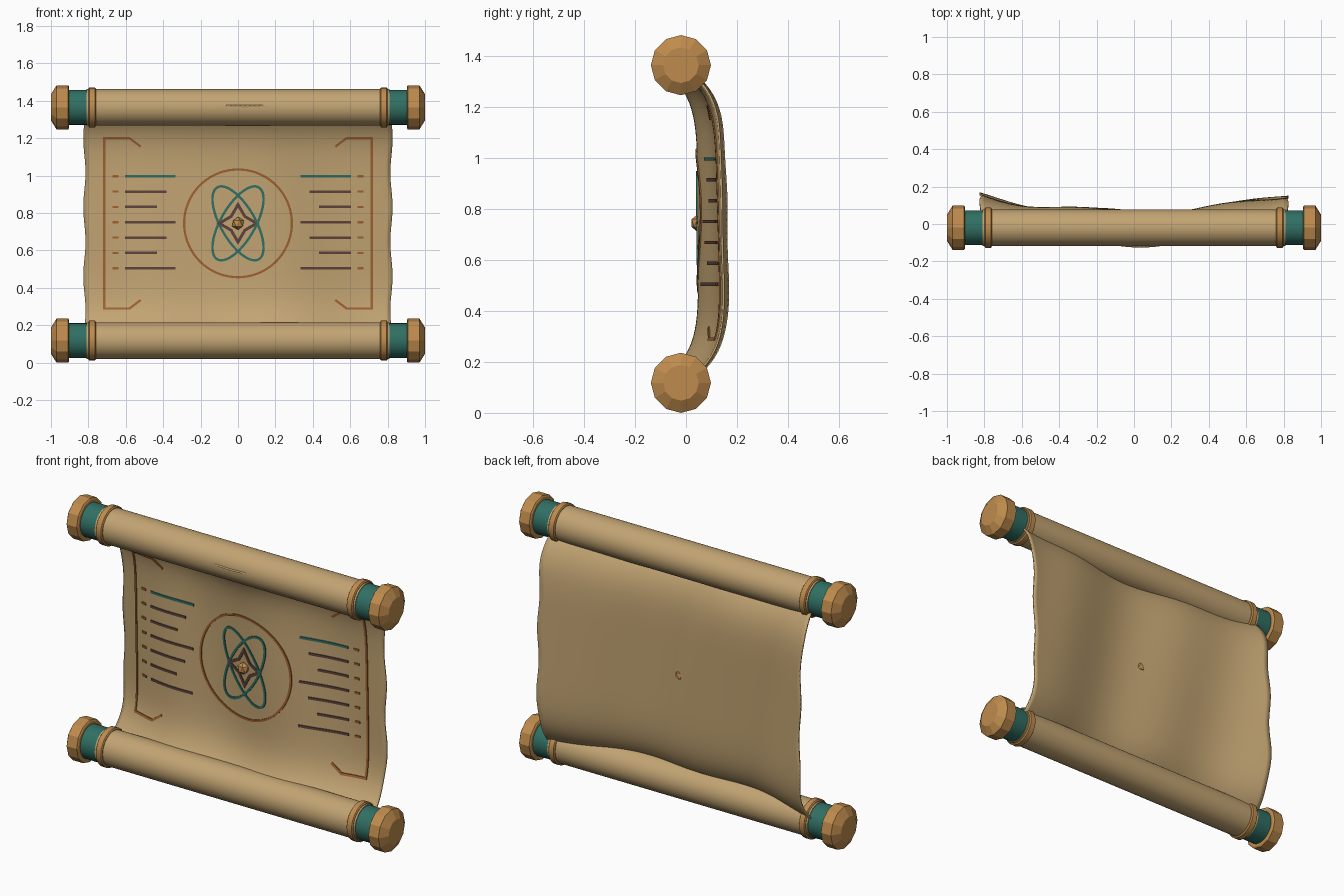
import bpy, bmesh, math
from mathutils import Vector

cube = bpy.data.objects.get("Cube")
if cube:
    bpy.data.objects.remove(cube, do_unlink=True)


def material(name, r, g, b):
    m = bpy.data.materials.new(name)
    m.use_nodes = True
    m.diffuse_color = (r, g, b, 1)
    bsdf = next(n for n in m.node_tree.nodes if n.type == 'BSDF_PRINCIPLED')
    bsdf.inputs["Base Color"].default_value = (r, g, b, 1)
    return m


PAPER = material("parchment", 0.54, 0.37, 0.17)
WOOD = material("golden wood", 0.52, 0.26, 0.075)
TEAL = material("teal", 0.03, 0.16, 0.125)
RUST = material("rust ink", 0.34, 0.12, 0.03)
INK = material("dark brown ink", 0.11, 0.055, 0.045)

ROLL_Y, LOW_Z, HIGH_Z, MID_Z = -0.02, 0.118, 1.365, 0.745
HALF_W, HALF_H = 0.82, 0.63


def sheet_y(x, z):
    """Depth of the curled, rippled sheet."""
    s = (z - MID_Z) / HALF_H
    ripple = 0.016 * math.cos(8.4 * (x + 0.2) + 1.1 * s)
    return 0.062 + 0.09 * (x / HALF_W) ** 2 + ripple - 0.17 * s ** 6


def finish(name, bm, mat, smooth=True):
    bmesh.ops.recalc_face_normals(bm, faces=bm.faces)
    mesh = bpy.data.meshes.new(name)
    bm.to_mesh(mesh)
    bm.free()
    mesh.materials.append(mat)
    ob = bpy.data.objects.new(name, mesh)
    bpy.context.collection.objects.link(ob)
    if smooth:
        bpy.ops.object.select_all(action='DESELECT')
        ob.select_set(True)
        bpy.context.view_layer.objects.active = ob
        bpy.ops.object.shade_smooth_by_angle(angle=math.radians(35))
    return ob


def mirror_x(ob):
    ob.modifiers.new("mirror", 'MIRROR').use_axis[0] = True


def lathe(name, profile, z, sides, mat, smooth=True):
    """Turned part around a horizontal axis, profile as (x, radius)."""
    bm = bmesh.new()
    rings = []
    for x, r in profile:
        angles = [math.tau * i / sides for i in range(sides)]
        rings.append([bm.verts.new((x, ROLL_Y + r * math.cos(a), z + r * math.sin(a)))
                      for a in angles])
    for a, b in zip(rings, rings[1:]):
        for i in range(sides):
            j = (i + 1) % sides
            bm.faces.new((a[i], a[j], b[j], b[i]))
    bm.faces.new(rings[0])
    bm.faces.new(rings[-1])
    return finish(name, bm, mat, smooth)


# Two rollers with collars, bands and end caps
for label, z in (("lower", LOW_Z), ("upper", HIGH_Z)):
    lathe(label + "_paper_roll", [(-0.81, 0.097), (0.81, 0.097)], z, 48, PAPER)
    mirror_x(lathe(label + "_collars", [(0.76, 0.1), (0.765, 0.107), (0.795, 0.107), (0.8, 0.1)],
                   z, 24, WOOD))
    mirror_x(lathe(label + "_bands", [(0.79, 0.093), (0.91, 0.093)], z, 32, TEAL))
    mirror_x(lathe(label + "_end_caps",
                   [(0.903, 0.11), (0.908, 0.118), (0.97, 0.118), (1.0, 0.07)],
                   z, 12, WOOD, False))

# Hanging sheet
bm = bmesh.new()
NX, NZ = 64, 48
grid = []
for k in range(NZ + 1):
    z = MID_Z - HALF_H + 2 * HALF_H * k / NZ
    half = HALF_W + 0.006 * math.sin(17 * z)
    row = []
    for i in range(NX + 1):
        x = half * (2 * i / NX - 1)
        row.append(bm.verts.new((x, sheet_y(x, z), z)))
    grid.append(row)
for a, b in zip(grid, grid[1:]):
    for i in range(NX):
        bm.faces.new((a[i], a[i + 1], b[i + 1], b[i]))
sheet = finish("sheet", bm, PAPER)
solid = sheet.modifiers.new("thickness", 'SOLIDIFY')
solid.thickness, solid.offset = 0.008, 0


def ribbon(bm, points, width, closed=False):
    """Thin inked stroke laid on the front of the sheet along (x, z) points."""
    pts = [Vector(p) for p in points]
    if closed:
        pts.append(pts[0])
    path = []
    for a, b in zip(pts, pts[1:]):
        n = max(1, math.ceil((b - a).length / 0.03))
        path += [a.lerp(b, i / n) for i in range(n)]
    if not closed:
        path.append(pts[-1])
    n = len(path)
    sections = []
    for i, p in enumerate(path):
        before = path[i - 1] if closed or i else p
        after = path[(i + 1) % n] if closed or i < n - 1 else p
        d1 = (p - before).normalized() if p != before else (after - p).normalized()
        d2 = (after - p).normalized() if after != p else d1
        t = (d1 + d2).normalized()
        miter = min(2.0, 1 / max(0.3, t.dot(d1)))
        side = Vector((-t.y, t.x)) * width * 0.5 * miter
        sec = []
        for sign, lift in ((-1, 0.002), (-1, 0.009), (1, 0.009), (1, 0.002)):
            q = p + side * sign
            sec.append(bm.verts.new((q.x, sheet_y(q.x, q.y) - lift, q.y)))
        sections.append(sec)
    for i in range(n if closed else n - 1):
        a, b = sections[i], sections[(i + 1) % n]
        for k in range(4):
            m = (k + 1) % 4
            bm.faces.new((a[k], a[m], b[m], b[k]))
    if not closed:
        bm.faces.new(sections[0])
        bm.faces.new(sections[-1])


def ellipse(a, b, tilt, steps=64):
    c, s = math.cos(tilt), math.sin(tilt)
    out = []
    for i in range(steps):
        t = math.tau * i / steps
        u, v = a * math.cos(t), b * math.sin(t)
        out.append((u * s + v * c, MID_Z + u * c - v * s))
    return out


# Border brackets, ring and tick marks
rust, ink, teal = bmesh.new(), bmesh.new(), bmesh.new()
ribbon(rust, ellipse(0.288, 0.288, 0, 72), 0.012, True)
for side in (-1, 1):
    bracket = [(0.52, 1.155), (0.58, 1.2), (0.715, 1.2), (0.715, 0.29), (0.58, 0.29), (0.52, 0.335)]
    ribbon(rust, [(side * x, z) for x, z in bracket], 0.012)
    # Written lines
    for row in range(7):
        z = 0.997 - 0.082 * row
        ribbon(rust, [(side * 0.64, z), (side * 0.67, z)], 0.012)
        start = 0.333 + 0.05 * (row % 3)
        ribbon(ink if row else teal, [(side * start, z), (side * 0.605, z)], 0.013)
    # Crossed ovals
    ribbon(teal, ellipse(0.222, 0.092, side * math.radians(30)), 0.013, True)

# Four pointed star
star = []
for i in range(8):
    r, a = (0.052 if i % 2 else 0.1), math.tau * i / 8
    star.append((r * math.cos(a), MID_Z + r * math.sin(a)))
ribbon(ink, star, 0.016, True)

finish("border_and_ring", rust, RUST, False)
finish("written_lines_and_star", ink, INK, False)
finish("ovals_and_headings", teal, TEAL, False)

# Centre gem
bm = bmesh.new()
bmesh.ops.create_icosphere(bm, subdivisions=1, radius=0.035)
bmesh.ops.scale(bm, verts=bm.verts, vec=(1, 0.8, 1))
bmesh.ops.translate(bm, verts=bm.verts, vec=(0, sheet_y(0, MID_Z) - 0.014, MID_Z))
finish("centre_gem", bm, WOOD, False)
